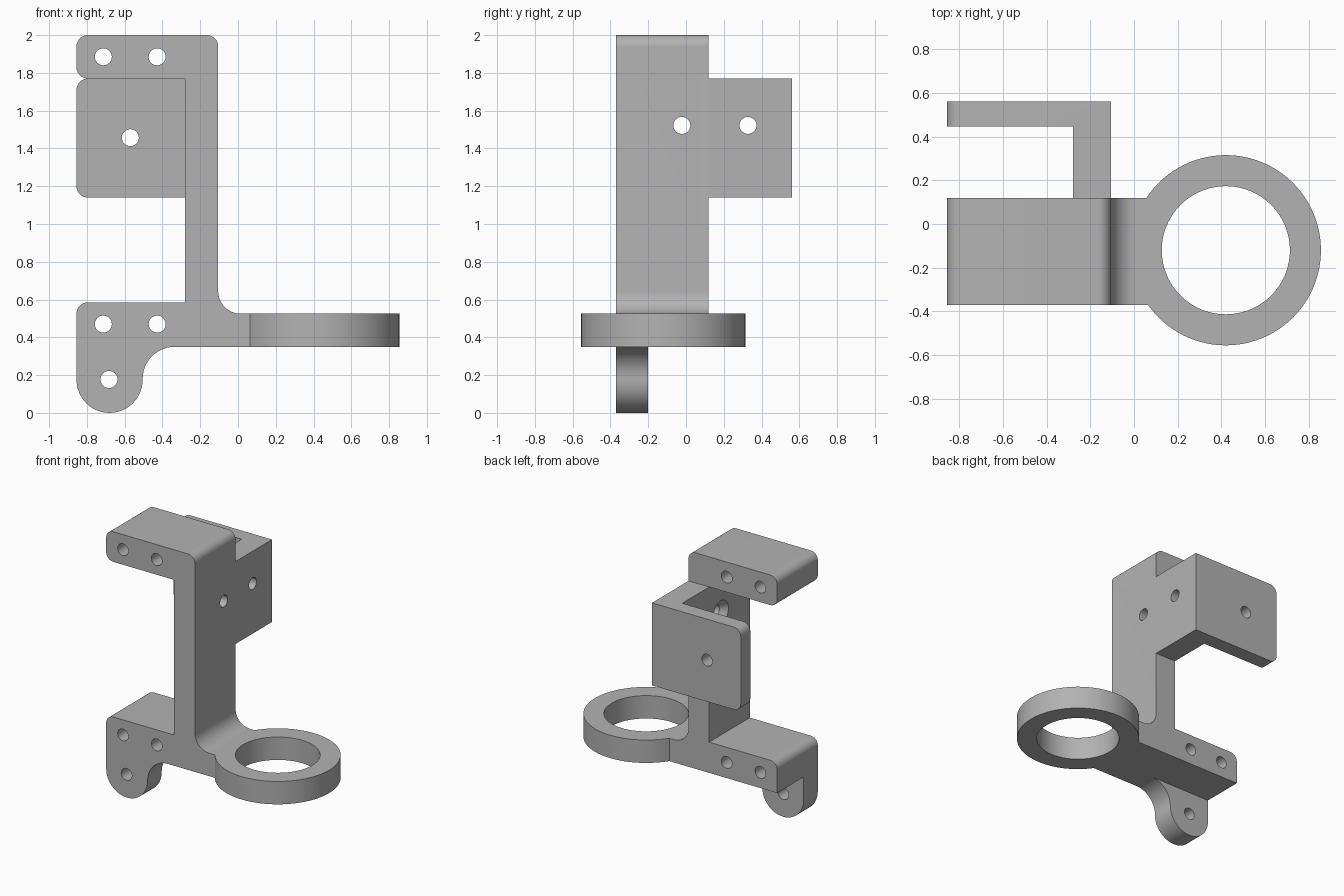
import bpy, bmesh, math
from mathutils import Vector, Matrix

cube = bpy.data.objects.get("Cube")
if cube:
    bpy.data.objects.remove(cube, do_unlink=True)

grey = bpy.data.materials.new("plain grey")
grey.use_nodes = True
grey.diffuse_color = (0.45, 0.45, 0.45, 1)
grey.node_tree.nodes["Principled BSDF"].inputs["Base Color"].default_value = (0.45, 0.45, 0.45, 1)


def rounded(corners, steps=12):
    """Outline from (a, b, radius) corners, each replaced by a tangent arc."""
    out = []
    for i, (a, b, r) in enumerate(corners):
        p = Vector((a, b))
        if not r:
            out.append(p)
            continue
        u = (Vector(corners[i - 1][:2]) - p).normalized()
        v = (Vector(corners[(i + 1) % len(corners)][:2]) - p).normalized()
        # square corners: arc centre lies r along both edges
        c = p + (u + v) * r
        for k in range(steps + 1):
            t = k / steps * math.pi / 2
            out.append(c - v * r * math.cos(t) - u * r * math.sin(t))
    return out


def finish(name, bm):
    bmesh.ops.recalc_face_normals(bm, faces=bm.faces)
    mesh = bpy.data.meshes.new(name)
    bm.to_mesh(mesh)
    bm.free()
    mesh.materials.append(grey)
    obj = bpy.data.objects.new(name, mesh)
    bpy.context.collection.objects.link(obj)
    return obj


def slab(name, corners, y0, y1):
    """Front outline (x, z, radius) extruded from y0 to y1."""
    bm = bmesh.new()
    face = bm.faces.new([bm.verts.new((p.x, y0, p.y)) for p in rounded(corners)])
    ext = bmesh.ops.extrude_face_region(bm, geom=[face])
    bmesh.ops.translate(bm, vec=(0, y1 - y0, 0),
                        verts=[v for v in ext["geom"] if isinstance(v, bmesh.types.BMVert)])
    return finish(name, bm)


def rod(name, centre, axis, r1, r2, length, sides=32):
    bm = bmesh.new()
    turn = Vector(axis).to_track_quat('Z', 'Y').to_matrix().to_4x4()
    bmesh.ops.create_cone(bm, cap_ends=True, segments=sides, radius1=r1, radius2=r2,
                          depth=length, matrix=Matrix.Translation(centre) @ turn)
    return finish(name, bm)


FRONT, BACK = -0.37, 0.12
LEFT, WALL_IN, WALL_OUT = -0.855, -0.28, -0.105
LOW, HIGH = 1.14, 1.77

# Upright wall with upper arm, lower arm and filleted ring neck
bracket = slab("bracket", [
    (LEFT, 2, .06), (WALL_OUT, 2, .06), (WALL_OUT, .525, .12), (.2, .525, 0),
    (.2, .35, 0), (LEFT, .35, 0), (LEFT, .585, .06), (WALL_IN, .585, 0),
    (WALL_IN, HIGH, 0), (LEFT, HIGH, .06)], FRONT, BACK)

# Hanging lug, wall extension, rear plate and ring
parts = [
    slab("lug", [(LEFT, .4, 0), (LEFT, 0, .1749), (-.505, 0, .1749),
                 (-.505, .35, .17), (-.3, .35, 0), (-.3, .4, 0)], FRONT, -.2),
    slab("wall_extension", [(WALL_IN, LOW, 0), (WALL_OUT, LOW, 0),
                            (WALL_OUT, HIGH, 0), (WALL_IN, HIGH, 0)], 0, .5),
    slab("rear_plate", [(LEFT, LOW, .06), (WALL_OUT, LOW, 0),
                        (WALL_OUT, HIGH, 0), (LEFT, HIGH, .06)], .445, .56),
    rod("ring", (.42, -.12, .4375), (0, 0, 1), .435, .435, .175, 96),
]

# Ring bore, screw holes and countersinks
cutters = [rod("bore", (.42, -.12, .44), (0, 0, 1), .293, .293, .6, 96)]
for z in (1.885, .47):
    for x in (-.713, -.428):
        cutters.append(rod("arm_hole", (x, -.12, z), (0, 1, 0), .045, .045, .7))
cutters.append(rod("lug_hole", (-.683, -.28, .177), (0, 1, 0), .045, .045, .4))
cutters.append(rod("plate_hole", (-.57, .5, 1.457), (0, 1, 0), .045, .045, .2))
for y in (-.022, .328):
    cutters.append(rod("wall_hole", (-.19, y, 1.522), (1, 0, 0), .045, .045, .3))
    cutters.append(rod("countersink", (WALL_IN + .02, y, 1.522), (1, 0, 0), .1, .04, .06))

for objs, mode in ((parts, 'UNION'), (cutters, 'DIFFERENCE')):
    for o in objs:
        o.hide_render = True
        m = bracket.modifiers.new(o.name, 'BOOLEAN')
        m.object, m.operation, m.solver = o, mode, 'EXACT'

# Bake the booleans and drop the helpers
bpy.context.view_layer.update()
result = bpy.data.meshes.new_from_object(
    bracket.evaluated_get(bpy.context.evaluated_depsgraph_get()))
bracket.modifiers.clear()
bracket.data = result
for o in parts + cutters:
    bpy.data.objects.remove(o, do_unlink=True)

bpy.ops.object.select_all(action='DESELECT')
bracket.select_set(True)
bpy.context.view_layer.objects.active = bracket
bpy.ops.object.shade_smooth_by_angle(angle=math.radians(30))
